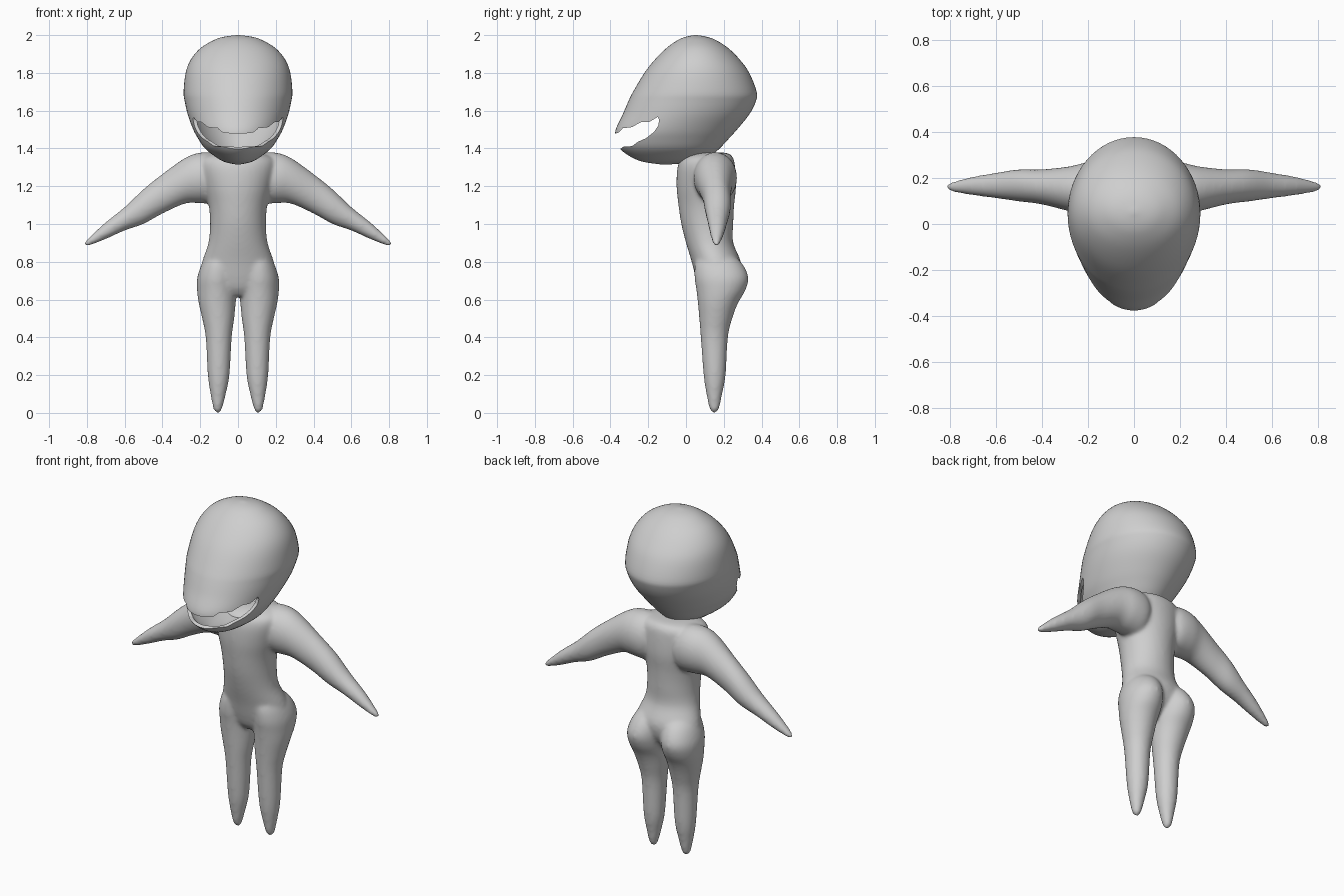
import bpy
import bmesh
import math

cube = bpy.data.objects.get("Cube")
if cube:
    bpy.data.objects.remove(cube, do_unlink=True)

grey = bpy.data.materials.new("plain grey")
grey.use_nodes = True
GREY = (0.62, 0.62, 0.62, 1)
grey.diffuse_color = GREY
grey.node_tree.nodes["Principled BSDF"].inputs["Base Color"].default_value = GREY


def catmull(p0, p1, p2, p3, t):
    return 0.5 * (2 * p1 + (p2 - p0) * t + (2 * p0 - 5 * p1 + 4 * p2 - p3) * t * t
                  + (3 * p1 - p0 - 3 * p2 + p3) * t ** 3)


def refine(sections, steps=4):
    """Smoothly interpolate between the given cross-sections."""
    last = len(sections) - 1
    rows = []
    for i in range(last):
        near = [sections[min(max(i + k, 0), last)] for k in (-1, 0, 1, 2)]
        for s in range(steps):
            rows.append([catmull(*v, s / steps) for v in zip(*near)])
    return rows + [list(sections[-1])]


def loft(bm, sections, axis="z", flip=1, sides=40):
    """Closed skin of ellipses; a section is (position, a_min, a_max, b_min, b_max)."""
    rings = []
    for pos, a0, a1, b0, b1 in refine(sections):
        ring = []
        for k in range(sides):
            ang = math.tau * k / sides
            a = (a0 + a1) / 2 + (a1 - a0) / 2 * math.cos(ang)
            b = (b0 + b1) / 2 + (b1 - b0) / 2 * math.sin(ang)
            co = (a * flip, b, pos) if axis == "z" else (pos * flip, a, b)
            ring.append(bm.verts.new(co))
        rings.append(ring)
    faces = [bm.faces.new(rings[0]), bm.faces.new(rings[-1])]
    for low, high in zip(rings, rings[1:]):
        for k in range(sides):
            n = (k + 1) % sides
            faces.append(bm.faces.new((low[k], low[n], high[n], high[k])))
    bmesh.ops.recalc_face_normals(bm, faces=faces)


def make_object(name, bm):
    mesh = bpy.data.meshes.new(name)
    bm.to_mesh(mesh)
    bm.free()
    mesh.materials.append(grey)
    obj = bpy.data.objects.new(name, mesh)
    bpy.context.collection.objects.link(obj)
    return obj


def finish(obj, angle):
    """Apply the modifiers and shade the surface smooth."""
    bpy.ops.object.select_all(action="DESELECT")
    bpy.context.view_layer.objects.active = obj
    obj.select_set(True)
    for mod in list(obj.modifiers):
        bpy.ops.object.modifier_apply(modifier=mod.name)
    bpy.ops.object.shade_smooth_by_angle(angle=math.radians(angle))


# Body: torso, arms and legs fused into one smooth skin
torso = [(z, -w, w, front, back) for z, w, front, back in (
    (0.62, 0.08, 0.1, 0.2), (0.66, 0.16, 0.07, 0.24), (0.72, 0.2, 0.05, 0.28),
    (0.8, 0.19, 0.03, 0.29), (0.9, 0.157, 0, 0.25), (1.0, 0.148, -0.025, 0.25),
    (1.1, 0.155, -0.04, 0.255), (1.2, 0.18, -0.05, 0.265), (1.3, 0.2, -0.045, 0.26),
    (1.35, 0.185, -0.02, 0.25), (1.375, 0.12, 0.04, 0.22), (1.38, 0.02, 0.11, 0.15))]
leg = [(0, 0.1, 0.115, 0.142, 0.158), (0.02, 0.085, 0.13, 0.125, 0.175),
       (0.1, 0.064, 0.146, 0.108, 0.192), (0.2, 0.045, 0.16, 0.093, 0.21),
       (0.4, 0.033, 0.171, 0.078, 0.222), (0.5, 0.02, 0.19, 0.07, 0.245),
       (0.58, 0.012, 0.208, 0.063, 0.275), (0.65, 0.006, 0.217, 0.055, 0.315),
       (0.72, 0.005, 0.215, 0.045, 0.33), (0.8, 0.01, 0.185, 0.05, 0.29),
       (0.86, 0.04, 0.13, 0.09, 0.21)]
arm = [(0.06, 0.08, 0.23, 1.15, 1.34), (0.12, 0.05, 0.265, 1.11, 1.375),
       (0.2, 0.04, 0.268, 1.11, 1.378), (0.28, 0.055, 0.25, 1.108, 1.35),
       (0.4, 0.085, 0.237, 1.055, 1.265), (0.5, 0.098, 0.237, 1.0, 1.185),
       (0.6, 0.112, 0.222, 0.965, 1.09), (0.7, 0.125, 0.205, 0.92, 1.01),
       (0.79, 0.14, 0.182, 0.885, 0.928), (0.812, 0.152, 0.17, 0.885, 0.905)]
bm = bmesh.new()
loft(bm, torso)
for side in (1, -1):
    loft(bm, leg, flip=side)
    loft(bm, arm, axis="x", flip=side)
body = make_object("body", bm)
fuse = body.modifiers.new("fuse", "REMESH")
fuse.mode = "VOXEL"
fuse.voxel_size = 0.01
soften = body.modifiers.new("soften", "SMOOTH")
soften.factor = 0.5
soften.iterations = 10
finish(body, 180)

# Head: a hollow egg leaning forward
head_sections = [(z, -w, w, front, back) for z, w, front, back in (
    (1.315, 0.01, -0.13, -0.09), (1.33, 0.075, -0.23, 0.06), (1.36, 0.125, -0.3, 0.13),
    (1.4, 0.175, -0.35, 0.178), (1.45, 0.21, -0.372, 0.225), (1.5, 0.237, -0.372, 0.27),
    (1.58, 0.266, -0.335, 0.335), (1.65, 0.282, -0.305, 0.37), (1.7, 0.288, -0.28, 0.374),
    (1.8, 0.277, -0.22, 0.335), (1.87, 0.25, -0.165, 0.285), (1.93, 0.2, -0.105, 0.225),
    (1.97, 0.135, -0.05, 0.165), (1.99, 0.08, -0.005, 0.115), (2.0, 0.008, 0.045, 0.06))]
bm = bmesh.new()
loft(bm, head_sections, sides=64)
head = make_object("head", bm)
shell = head.modifiers.new("shell", "SOLIDIFY")
shell.thickness = 0.018
shell.offset = -1

# Mouth: wavy lip outline cut straight through the front of the shell
lips = [(-0.6, 1.48), (-0.375, 1.478), (-0.355, 1.485), (-0.335, 1.507), (-0.285, 1.513),
        (-0.26, 1.528), (-0.235, 1.54), (-0.195, 1.54), (-0.17, 1.555), (-0.15, 1.567),
        (-0.142, 1.55), (-0.147, 1.52), (-0.17, 1.487), (-0.21, 1.455), (-0.255, 1.435),
        (-0.285, 1.412), (-0.33, 1.41), (-0.35, 1.395), (-0.6, 1.39)]
bm = bmesh.new()
outline = bm.faces.new([bm.verts.new((-0.5, y, z)) for y, z in lips])
swept = bmesh.ops.extrude_face_region(bm, geom=[outline])["geom"]
bmesh.ops.translate(bm, vec=(1, 0, 0),
                    verts=[v for v in swept if isinstance(v, bmesh.types.BMVert)])
bmesh.ops.recalc_face_normals(bm, faces=bm.faces)
cutter = make_object("mouth_cutter", bm)
cutter.hide_render = True
mouth = head.modifiers.new("mouth", "BOOLEAN")
mouth.operation = "DIFFERENCE"
mouth.solver = "EXACT"
mouth.object = cutter
finish(head, 40)
bpy.data.objects.remove(cutter, do_unlink=True)
